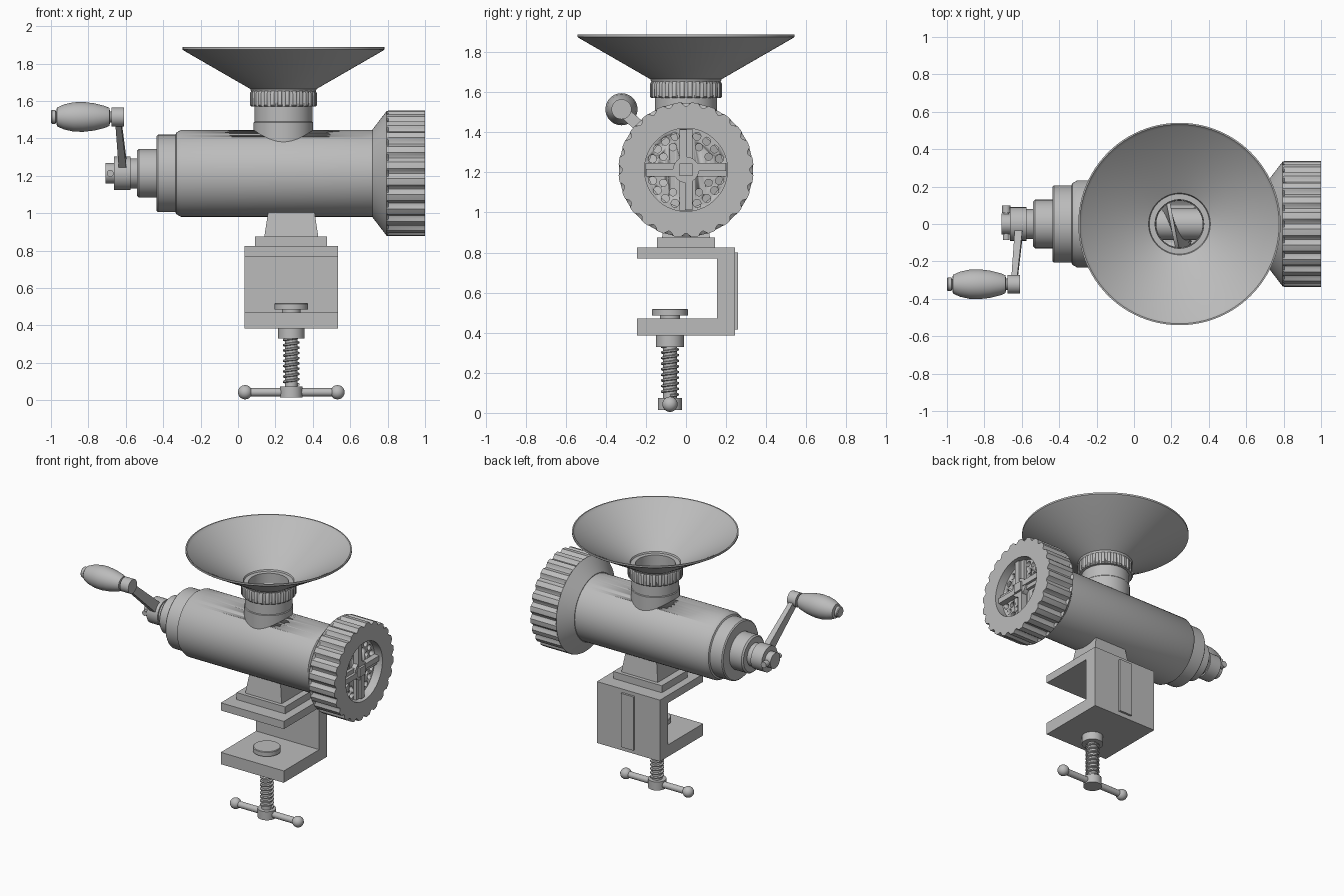
import bpy, bmesh
from math import sin, cos, pi, radians
from mathutils import Matrix, Vector

cube = bpy.data.objects.get("Cube")
if cube:
    bpy.data.objects.remove(cube, do_unlink=True)

metal = bpy.data.materials.new("cast grey metal")
metal.use_nodes = True
GREY = (0.5, 0.5, 0.5, 1)
metal.diffuse_color = GREY
metal.node_tree.nodes["Principled BSDF"].inputs["Base Color"].default_value = GREY

# Axis frames: local z runs along the named world axis
Z = Matrix.Identity(4)
X = Matrix(((0, 0, 1, 0), (1, 0, 0, 0), (0, 1, 0, 0), (0, 0, 0, 1)))
Y = X.inverted()
AX = 1.213      # barrel axis height
NECK = 0.243    # hopper x position
SX, SY = 0.285, -0.08   # clamp screw position


def finish(name, bm, frame=Z, at=(0, 0, 0), smooth=True):
    bmesh.ops.recalc_face_normals(bm, faces=bm.faces)
    bm.transform(Matrix.Translation(at) @ frame)
    me = bpy.data.meshes.new(name)
    bm.to_mesh(me)
    bm.free()
    ob = bpy.data.objects.new(name, me)
    bpy.context.collection.objects.link(ob)
    me.materials.append(metal)
    if smooth:
        bpy.ops.object.select_all(action='DESELECT')
        ob.select_set(True)
        bpy.context.view_layer.objects.active = ob
        bpy.ops.object.shade_smooth_by_angle(angle=radians(32))
    return ob


def lathe(name, profile, frame=Z, at=(0, 0, 0), segs=64, closed=False, flutes=0, depth=0.0):
    """Revolve (position, radius[, fluted]) points; closed joins last to first."""
    bm = bmesh.new()
    rings = []
    for p in profile:
        ring = []
        for i in range(segs):
            a = 2 * pi * i / segs
            r = p[1]
            if len(p) > 2:
                r -= depth * max(0, cos(a * flutes)) ** 0.7
            ring.append(bm.verts.new((r * cos(a), r * sin(a), p[0])))
        rings.append(ring)
    pairs = list(zip(rings, rings[1:]))
    if closed:
        pairs.append((rings[-1], rings[0]))
    else:
        bm.faces.new(rings[0])
        bm.faces.new(rings[-1])
    for a, b in pairs:
        for i in range(segs):
            j = (i + 1) % segs
            bm.faces.new((a[i], a[j], b[j], b[i]))
    return finish(name, bm, frame, at)


def rod(name, start, end, r, frame=Z, at=(0, 0, 0), segs=32):
    return lathe(name, [(start, r), (end, r)], frame, at, segs)


def box(name, lo, hi, taper=1.0):
    """Box between two corners; taper scales the top face."""
    lo, hi = Vector(lo), Vector(hi)
    bm = bmesh.new()
    bmesh.ops.create_cube(bm, size=1)
    for v in bm.verts:
        if v.co.z > 0:
            v.co.x *= taper
            v.co.y *= taper
        v.co = (lo + hi) / 2 + v.co * (hi - lo)
    return finish(name, bm, smooth=False)


def helix(name, r0, r1, start, end, pitch, root, tip, frame, at, steps=24):
    """Spiral flight with trapezoid section."""
    bm = bmesh.new()
    n = int((end - start) / pitch * steps)
    prev = None
    for i in range(n + 1):
        a = 2 * pi * i / steps
        z = start + pitch * i / steps
        sec = [bm.verts.new((r * cos(a), r * sin(a), z + d))
               for r, d in ((r0, -root), (r1, -tip), (r1, tip), (r0, root))]
        if prev:
            for k in range(4):
                m = (k + 1) % 4
                bm.faces.new((prev[k], prev[m], sec[m], sec[k]))
        if i in (0, n):
            bm.faces.new(sec)
        prev = sec
    return finish(name, bm, frame, at)


def cut(target, cutters):
    for c in cutters:
        mod = target.modifiers.new("cut", 'BOOLEAN')
        mod.operation = 'DIFFERENCE'
        mod.solver = 'EXACT'
        mod.object = c
        bpy.context.view_layer.objects.active = target
        bpy.ops.object.modifier_apply(modifier=mod.name)
        bpy.data.objects.remove(c, do_unlink=True)


axle = (0, 0, AX)

# Hollow barrel with stepped rear end
barrel = lathe("barrel", [(-0.435, 0.12), (-0.435, 0.2), (-0.428, 0.207), (-0.335, 0.207),
                          (-0.33, 0.218), (-0.305, 0.232), (0.73, 0.232), (0.73, 0.2),
                          (-0.3, 0.2), (-0.3, 0.12)], X, axle, closed=True)
cut(barrel, [rod("feed_cutter", 1.25, 1.6, 0.125, Z, (NECK, 0, 0), 48)])
lathe("rear_bearing", [(-0.54, 0.12), (-0.53, 0.13), (-0.29, 0.13)], X, axle)
rod("rear_collar", -0.58, -0.53, 0.08, X, axle)

# Feed screw inside the barrel
rod("auger_shaft", -0.3, 0.9, 0.085, X, axle)
helix("auger_flight", 0.08, 0.19, -0.29, 0.88, 0.22, 0.016, 0.01, X, axle)

# Fluted front ring
lathe("front_ring", [(0.72, 0.205), (0.72, 0.236), (0.795, 0.334), (0.805, 0.337, 1),
                     (1.0, 0.337, 1), (1.0, 0.207), (0.9, 0.207)],
      X, axle, segs=240, closed=True, flutes=24, depth=0.02)

# Perforated plate: the same holes in each quadrant
plate = rod("cutting_plate", 0.9, 0.94, 0.21, X, axle, 64)
holes = []
for quarter in range(4):
    for dist, r, angles in ((0.176, 0.02, (18, 36, 54, 72)), (0.13, 0.018, (30, 60))):
        for deg in angles:
            a = radians(deg + 90 * quarter)
            holes.append(rod("hole", 0.88, 0.96, r, X, (0, dist * cos(a), AX + dist * sin(a)), 12))
cut(plate, holes)

# Four-armed knife
for q in range(4):
    for part, lo, hi in (("blade", (0.935, 0.04, -0.033), (0.962, 0.203, 0.033)),
                         ("blade_ridge", (0.95, 0.04, -0.005), (0.98, 0.2, 0.033))):
        b = box(part, lo, hi)
        b.data.transform(Matrix.Translation(axle) @ Matrix.Rotation(q * pi / 2, 4, 'X'))
rod("knife_hub", 0.93, 0.975, 0.065, X, axle)
box("knife_square", (0.97, -0.032, AX - 0.032), (0.99, 0.032, AX + 0.032))

# Feed neck, knurled ring and funnel
top = (NECK, 0, 0)
lathe("neck", [(1.38, 0.159), (1.485, 0.159), (1.49, 0.155), (1.58, 0.155),
               (1.58, 0.125), (1.38, 0.125)], Z, top, closed=True)
lathe("neck_ring", [(1.57, 0.13), (1.57, 0.172), (1.578, 0.18, 1), (1.64, 0.18, 1),
                    (1.655, 0.172), (1.655, 0.13)], Z, top, segs=224, closed=True,
      flutes=28, depth=0.01)
lathe("funnel", [(1.57, 0.128), (1.65, 0.172), (1.665, 0.178), (1.868, 0.53), (1.876, 0.541),
                 (1.888, 0.541), (1.888, 0.533), (1.872, 0.52), (1.665, 0.165), (1.57, 0.124)],
      Z, top, segs=96, closed=True)

# Pedestal and table clamp
box("pedestal", (0.14, -0.12, 0.87), (0.43, 0.12, 1.04), taper=0.82)
box("pedestal_plate", (0.09, -0.145, 0.82), (0.475, 0.145, 0.875))
bm = bmesh.new()
outline = [(-0.245, 0.385), (0.245, 0.385), (0.245, 0.825), (-0.245, 0.825),
           (-0.245, 0.77), (0.155, 0.77), (0.155, 0.47), (-0.245, 0.47)]
face = bm.faces.new([bm.verts.new((0.035, y, z)) for y, z in outline])
ext = bmesh.ops.extrude_face_region(bm, geom=[face])
bmesh.ops.translate(bm, vec=(0.5, 0, 0), verts=[g for g in ext["geom"] if isinstance(g, bmesh.types.BMVert)])
finish("clamp", bm, smooth=False)
box("clamp_rib", (0.235, 0.24, 0.415), (0.335, 0.26, 0.8))

# Clamp screw with T-bar
sc = (SX, SY, 0)
lathe("screw_pad", [(0.46, 0.05), (0.485, 0.05), (0.485, 0.09), (0.515, 0.09), (0.519, 0.086)], Z, sc, 48)
rod("screw_boss", 0.33, 0.39, 0.07, Z, sc)
rod("screw_shaft", 0.04, 0.47, 0.034, Z, sc)
helix("screw_thread", 0.03, 0.045, 0.085, 0.335, 0.028, 0.009, 0.004, Z, sc)
rod("screw_hub", 0.014, 0.075, 0.06, Z, sc)
rod("t_bar", -0.25, 0.25, 0.022, X, (SX, SY, 0.043))
for side in (-1, 1):
    bm = bmesh.new()
    bmesh.ops.create_uvsphere(bm, u_segments=24, v_segments=16, radius=0.038)
    finish("t_bar_ball", bm, at=(SX + side * 0.247, SY, 0.043))

# Crank: hub, locking pin, arm and handle
rod("crank_hub", -0.663, -0.575, 0.09, X, axle)
rod("crank_shaft", -0.708, -0.6, 0.055, X, axle)
lathe("crank_pin", [(-0.06, 0.014), (0.06, 0.014), (0.06, 0.022), (0.098, 0.022)], Y, (-0.683, 0, AX), 20)
rod("crank_pin_end", -0.085, -0.05, 0.018, Y, (-0.683, 0, AX), 20)
low, high = Vector((-0.615, -0.03, 1.243)), Vector((-0.642, -0.322, 1.512))
along = (high - low).normalized()
wide = along.cross(Vector((1, 0, 0))).normalized()
thick = wide.cross(along)
bm = bmesh.new()
bmesh.ops.create_cube(bm, size=1)
for v in bm.verts:
    w, t = (0.052, 0.03) if v.co.z > 0 else (0.075, 0.042)
    v.co = low.lerp(high, v.co.z + 0.5) + wide * v.co.x * w + thick * v.co.y * t
finish("crank_arm", bm, smooth=False)
grip = (0, -0.322, 1.515)
rod("crank_eye", -0.676, -0.61, 0.05, X, grip)
lathe("handle", [(-1.0, 0.032), (-0.995, 0.037), (-0.977, 0.037), (-0.972, 0.027), (-0.968, 0.05),
                 (-0.93, 0.067), (-0.88, 0.078), (-0.83, 0.08), (-0.77, 0.073), (-0.71, 0.058),
                 (-0.688, 0.048), (-0.684, 0.03), (-0.66, 0.03)], X, grip, 40)
